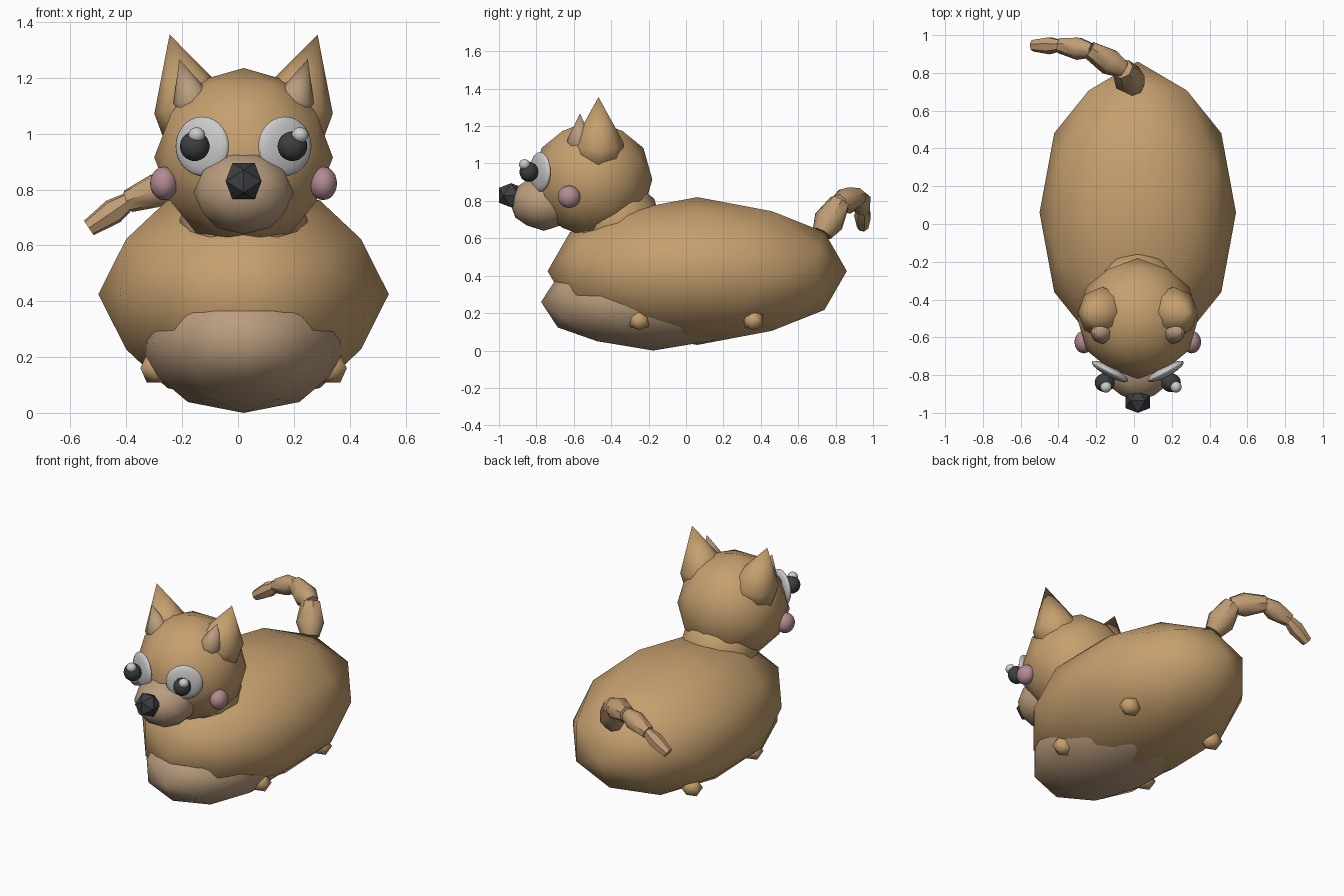
import bpy, bmesh, math
from mathutils import Matrix, Vector

if "Cube" in bpy.data.objects:
    bpy.data.objects.remove(bpy.data.objects["Cube"])

CX = 0.02  # the animal's own mirror plane


def material(name, rgb):
    m = bpy.data.materials.new(name)
    m.diffuse_color = [(c / 255) ** 2.2 for c in rgb] + [1]
    m.use_nodes = True
    m.node_tree.nodes["Principled BSDF"].inputs["Base Color"].default_value = m.diffuse_color
    return m


FUR = material("fur", (196, 158, 110))
CREAM = material("cream", (184, 155, 125))
TAIL = material("tail_fur", (190, 155, 115))
WHITE = material("white", (205, 205, 205))
DARK = material("dark", (62, 64, 66))
PINK = material("pink", (178, 138, 146))


def finish(name, bm, mat, matrix, smooth_angle=180):
    bm.transform(matrix)
    bmesh.ops.recalc_face_normals(bm, faces=bm.faces)
    me = bpy.data.meshes.new(name)
    bm.to_mesh(me)
    bm.free()
    me.materials.append(mat)
    if smooth_angle:
        for p in me.polygons:
            p.use_smooth = True
        me.set_sharp_from_angle(angle=math.radians(smooth_angle))
    ob = bpy.data.objects.new(name, me)
    bpy.context.collection.objects.link(ob)
    return ob


def ball(name, loc, size, mat, detail=2, turn=0, smooth=180):
    """Icosphere with its two-fold axes along x, y, z; detail 0 gives a round sphere."""
    bm = bmesh.new()
    if detail:
        bmesh.ops.create_icosphere(bm, subdivisions=detail, radius=1)
        bm.transform(Matrix.Rotation(-math.atan(2) / 2, 4, 'Y'))
    else:
        bmesh.ops.create_uvsphere(bm, u_segments=20, v_segments=14, radius=1)
    mat4 = (Matrix.Translation(loc) @ Matrix.Rotation(turn, 4, 'Z')
            @ Matrix.Diagonal((*size, 1)))
    return finish(name, bm, mat, mat4, smooth)


def lathe(name, start, direction, profile, sides, mat, angle=50):
    """Turned part: profile holds (distance along direction, radius)."""
    bm = bmesh.new()
    rings = []
    for h, r in profile:
        if r == 0:
            rings.append([bm.verts.new((0, 0, h))] * sides)
        else:
            rings.append([bm.verts.new((r * math.cos(a), r * math.sin(a), h))
                          for a in (2 * math.pi * i / sides for i in range(sides))])
    for a, b in zip(rings, rings[1:]):
        for i in range(sides):
            j = (i + 1) % sides
            bm.faces.new(list(dict.fromkeys((a[i], a[j], b[j], b[i]))))
    for ring in (rings[0], rings[-1]):
        if ring[0] is not ring[1]:
            bm.faces.new(ring)
    rot = Vector(direction).to_track_quat('Z', 'Y').to_matrix().to_4x4()
    return finish(name, bm, mat, Matrix.Translation(start) @ rot, angle)


# Trunk, belly patch, neck and head
ball("body", (CX, 0.06, 0.425), (0.52, 0.80, 0.395), FUR)
ball("belly", (CX, -0.175, 0.26), (0.38, 0.60, 0.26), CREAM)
ball("neck", (CX, -0.365, 0.69), (0.23, 0.23, 0.23), FUR)
ball("head", (CX, -0.50, 0.915), (0.32, 0.32, 0.32), FUR)

# Muzzle and faceted nose
ball("muzzle", (CX, -0.76, 0.79), (0.18, 0.18, 0.15), CREAM)
ball("nose", (CX, -0.935, 0.83), (0.076, 0.076, 0.076), DARK, detail=1, smooth=0)

for s, side in ((-1, "left"), (1, "right")):
    # Eye disc, pupil and highlight
    ball(f"eye_{side}", (CX + s * 0.148, -0.78, 0.955), (0.108, 0.028, 0.106),
         WHITE, detail=0, turn=s * math.radians(28))
    ball(f"pupil_{side}", (CX + s * 0.175, -0.84, 0.955), (0.053, 0.05, 0.053),
         DARK, detail=0)
    ball(f"highlight_{side}", (CX + s * 0.185 + 0.017, -0.863, 0.995),
         (0.03, 0.03, 0.028), WHITE, detail=0)
    # Cheek
    ball(f"cheek_{side}", (CX + s * 0.285, -0.625, 0.822), (0.05, 0.06, 0.06),
         PINK, detail=3)
    # Pointed ears leaning outwards, with a small inner ear in front
    down = (-s * 0.292, 0, -0.956)
    lathe(f"ear_{side}", (CX + s * 0.265, -0.468, 1.355), down,
          [(0, 0), (0.255, 0.135), (0.34, 0.13), (0.39, 0.06)], 8, FUR, 80)
    lathe(f"inner_ear_{side}", (CX + s * 0.23, -0.567, 1.267), down,
          [(0, 0), (0.147, 0.068), (0.19, 0.064), (0.22, 0.03)], 8, CREAM, 80)
    # Tucked-in paws that barely show through the trunk
    for end, y in (("front", -0.25), ("back", 0.36)):
        ball(f"{end}_paw_{side}", (CX + s * 0.31, y, 0.16), (0.07, 0.06, 0.06),
             FUR, detail=1)

# Tail: a chain of tapering beads curling to one side
joints = [Vector(p) for p in ((0.0, 0.73, 0.63), (-0.06, 0.82, 0.79),
                              (-0.23, 0.92, 0.82), (-0.39, 0.945, 0.76),
                              (-0.53, 0.945, 0.665))]
for i, r in enumerate((0.085, 0.073, 0.062, 0.047)):
    a, b = joints[i], joints[i + 1]
    n = (b - a).length
    lathe(f"tail_segment_{i + 1}", a, b - a,
          [(-0.03 * n, r * 0.65), (0.4 * n, r), (1.03 * n, r * 0.68)], 7, TAIL)
